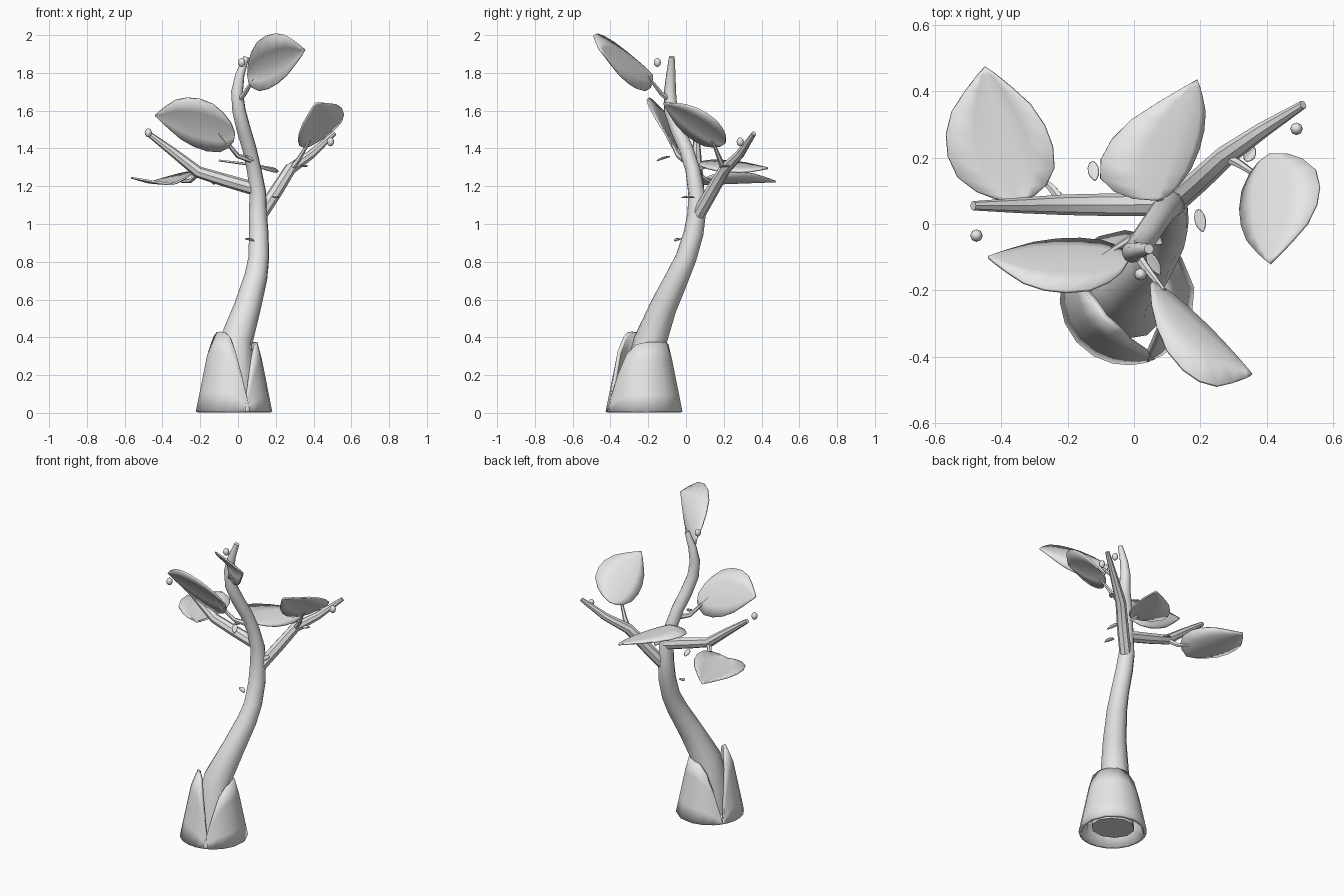
import bpy, bmesh, math
from mathutils import Vector

if "Cube" in bpy.data.objects:
    bpy.data.objects.remove(bpy.data.objects["Cube"])

grey = bpy.data.materials.new("light_grey")
grey.diffuse_color = (0.8, 0.8, 0.8, 1)
grey.use_nodes = True
grey.node_tree.nodes["Principled BSDF"].inputs["Base Color"].default_value = grey.diffuse_color


def finish(name, bm, angle=40):
    bmesh.ops.remove_doubles(bm, verts=bm.verts, dist=0.0003)
    bmesh.ops.recalc_face_normals(bm, faces=bm.faces)
    me = bpy.data.meshes.new(name)
    bm.to_mesh(me)
    bm.free()
    ob = bpy.data.objects.new(name, me)
    bpy.context.collection.objects.link(ob)
    me.materials.append(grey)
    bpy.ops.object.select_all(action='DESELECT')
    ob.select_set(True)
    bpy.context.view_layer.objects.active = ob
    bpy.ops.object.shade_smooth_by_angle(angle=math.radians(angle))
    return ob


def skin(bm, rows, closed=False):
    """Join rows of vertices with quads."""
    for a, b in zip(rows, rows[1:]):
        n = len(a)
        for i in range(n if closed else n - 1):
            j = (i + 1) % n
            bm.faces.new((a[i], a[j], b[j], b[i]))


def tube(name, path, sides=8):
    """Tapered tube through points (x, y, z, radius)."""
    bm = bmesh.new()
    pts = [Vector(p[:3]) for p in path]
    rows, ref = [], None
    for i, p in enumerate(pts):
        d = (pts[min(i + 1, len(pts) - 1)] - pts[max(i - 1, 0)]).normalized()
        if ref is None:
            ref = d.orthogonal()
        u = (ref - d * ref.dot(d)).normalized()
        ref, v, r = u, d.cross(u), path[i][3]
        rows.append([bm.verts.new(p + r * (u * math.cos(a) + v * math.sin(a)))
                     for a in (2 * math.pi * k / sides for k in range(sides))])
    skin(bm, rows, True)
    bm.faces.new(rows[0][::-1])
    bm.faces.new(rows[-1])
    return finish(name, bm)


SHAPE = [(0, 0), (.03, .36), (.1, .66), (.22, .92), (.38, 1), (.54, .94),
         (.7, .75), (.84, .43), (.94, .17), (1, 0)]


def leaf(name, base, tip, left, right, thick=0.009):
    """Curved blade from base to tip, reaching the left and right points."""
    base, tip, left, right = map(Vector, (base, tip, left, right))
    mid = base.lerp(tip, 0.42)
    span, bow = (left - right) / 2, (left + right) / 2 - mid
    bm = bmesh.new()
    rows = []
    for t, w in SHAPE:
        rows.append([bm.verts.new(base.lerp(tip, t) + w * (span * v + bow * v * v))
                     for v in (-1, -.5, 0, .5, 1)])
    skin(bm, rows)
    bmesh.ops.dissolve_degenerate(bm, dist=0.0003, edges=bm.edges)
    ob = finish(name, bm)
    m = ob.modifiers.new("thickness", 'SOLIDIFY')
    m.thickness, m.offset = thick, 0
    return ob


def sheath(name, middle, half, height, power):
    """Cone-shaped wrap around the foot with a rounded top edge."""
    bm = bmesh.new()
    cols = []
    for k in range(13):
        t = math.sin(math.pi / 2 * (k / 6 - 1))
        a = math.radians(middle + half * t)
        h = height * (1 - 0.95 * abs(t) ** power)
        col = []
        for s in (0, .25, .5, .75, 1):
            z = 0.005 + (h - 0.005) * s
            r = 0.205 - 0.2 * z - 0.02 * max(0, z - 0.35) / 0.08
            col.append(bm.verts.new((-0.02 + r * math.cos(a), -0.222 + r * math.sin(a), z)))
        cols.append(col)
    skin(bm, cols)
    ob = finish(name, bm)
    ob.data.update()
    # wall thickness goes inward
    f = ob.data.polygons[len(ob.data.polygons) // 2]
    outward = f.normal.dot(f.center - Vector((-0.02, -0.222, f.center.z))) > 0
    m = ob.modifiers.new("thickness", 'SOLIDIFY')
    m.thickness, m.offset = 0.02, (-1 if outward else 1)
    return ob


# foot wraps
sheath("left_sheath", 221, 73, 0.43, 4)
sheath("right_sheath", 37, 110, 0.375, 5)

# trunk
tube("trunk", [(-.02, -.22, .03, .13), (-.02, -.21, .2, .115), (-.01, -.19, .38, .088),
               (.05, -.12, .56, .072), (.095, -.045, .72, .062), (.11, .0, .82, .056),
               (.11, .04, .95, .053), (.105, .057, 1.06, .049), (.105, .055, 1.17, .044),
               (.085, .035, 1.29, .039), (.06, .0, 1.4, .038), (.03, -.045, 1.5, .038),
               (.005, -.08, 1.6, .036), (-.005, -.085, 1.7, .032), (.01, -.08, 1.79, .025),
               (.045, -.075, 1.885, .015)], 10)

# main branches
tube("left_branch", [(.11, .06, 1.18, .036), (-.07, .058, 1.232, .034), (-.21, .058, 1.275, .031),
                     (-.35, .056, 1.385, .023), (-.485, .055, 1.487, .014)])
tube("right_branch", [(.115, .06, 1.04, .036), (.2, .135, 1.17, .035), (.275, .205, 1.29, .032),
                      (.39, .285, 1.37, .024), (.51, .36, 1.48, .013)])

# leaf stems
STEMS = {
    "top": [(-.0, -.08, 1.65), (.035, -.13, 1.69), (.09, -.2, 1.78)],
    "front": [(.07, -.01, 1.34), (.0, -.04, 1.36), (-.1, -.1, 1.48)],
    "right": [(.28, .2, 1.29), (.32, .18, 1.34), (.38, .14, 1.44)],
    "left": [(-.21, .06, 1.27), (-.25, .11, 1.23), (-.3, .15, 1.225)],
    "back": [(.085, .03, 1.25), (.08, .06, 1.29), (.07, .12, 1.31)],
}
for part, (a, b, c) in STEMS.items():
    tube(part + "_stem", [a + (.017,), b + (.013,), c + (.007,)], 6)

# large leaves: base, tip, widest point on each side
leaf("top_leaf", (.05, -.18, 1.79), (.355, -.455, 1.92), (.16, -.45, 2.0), (.17, -.27, 1.72))
leaf("front_leaf", (-.015, -.11, 1.48), (-.44, -.1, 1.575), (-.22, -.205, 1.665), (-.18, -.045, 1.39))
leaf("right_leaf", (.41, .21, 1.43), (.41, -.12, 1.64), (.32, .03, 1.45), (.56, .1, 1.59))
leaf("left_leaf", (-.35, .07, 1.21), (-.45, .475, 1.225), (-.565, .22, 1.245), (-.25, .25, 1.275))
leaf("back_leaf", (.07, .07, 1.315), (.19, .435, 1.295), (-.095, .21, 1.335), (.2, .24, 1.275))

# tiny sprout leaves: centre and half-length direction
SPROUTS = [((.062, -.045, .915), (.025, -.015, -.006)), ((.06, -.12, 1.345), (.02, -.035, -.012)),
           ((.2, .01, 1.14), (.008, -.035, .0)), ((-.122, .16, 1.22), (.005, -.03, .01)),
           ((.35, .21, 1.305), (.015, .02, .0))]
for i, (c, d) in enumerate(SPROUTS):
    c, d = Vector(c), Vector(d)
    side = Vector((-d.y, d.x, 0)).normalized() * 0.016
    lift = Vector((0, 0, 0.006))
    leaf(f"sprout_{i + 1}", c - d, c + d, c + side + lift, c - side + lift, 0.005)

# buds floating near the branch tips
for i, c in enumerate([(-.475, -.035, 1.483), (.49, .287, 1.435), (.02, -.152, 1.855)]):
    bm = bmesh.new()
    bmesh.ops.create_uvsphere(bm, u_segments=8, v_segments=6, radius=0.019)
    for v in bm.verts:
        v.co.z *= 1.25
        v.co += Vector(c)
    finish(f"bud_{i + 1}", bm, 60)
